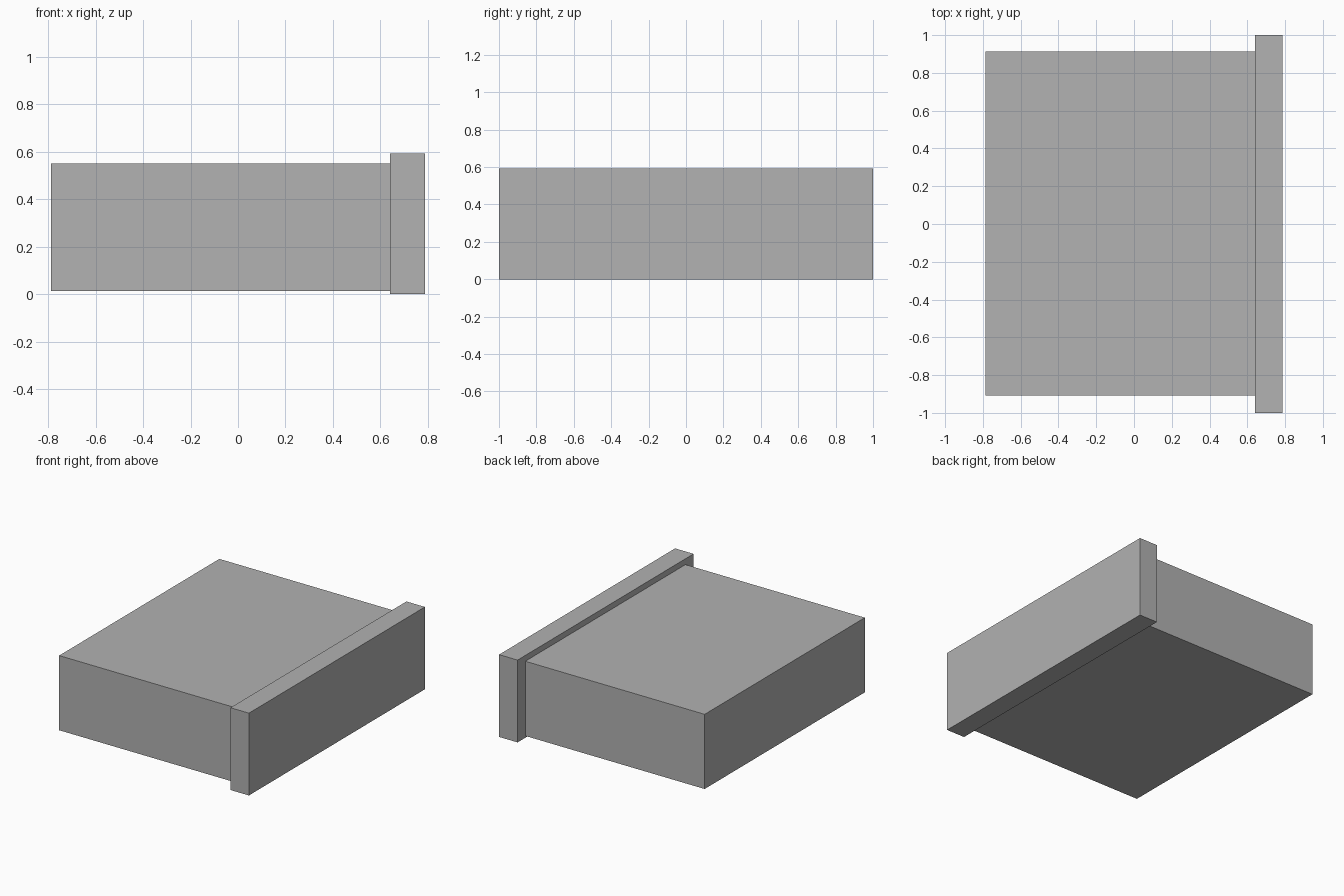
import bpy
from mathutils import Vector

cube = bpy.data.objects.get("Cube")
if cube:
    bpy.data.objects.remove(cube, do_unlink=True)

# Single plain grey
grey = bpy.data.materials.new("plain_grey")
grey.use_nodes = True
colour = (0.445, 0.445, 0.445, 1)
grey.diffuse_color = colour
grey.node_tree.nodes["Principled BSDF"].inputs["Base Color"].default_value = colour


def box(name, low, high):
    """Add a box spanning two opposite corners."""
    low, high = Vector(low), Vector(high)
    bpy.ops.mesh.primitive_cube_add(size=1, location=(low + high) / 2)
    obj = bpy.context.object
    obj.name = name
    obj.scale = high - low
    bpy.ops.object.transform_apply(location=False, rotation=False, scale=True)
    obj.data.materials.append(grey)
    return obj


# Drawer body, with the wider and taller front panel on the +x end
box("drawer_body", (-0.787, -0.908, 0.013), (0.64, 0.912, 0.55))
box("drawer_front_panel", (0.64, -1, 0), (0.787, 1, 0.592))
